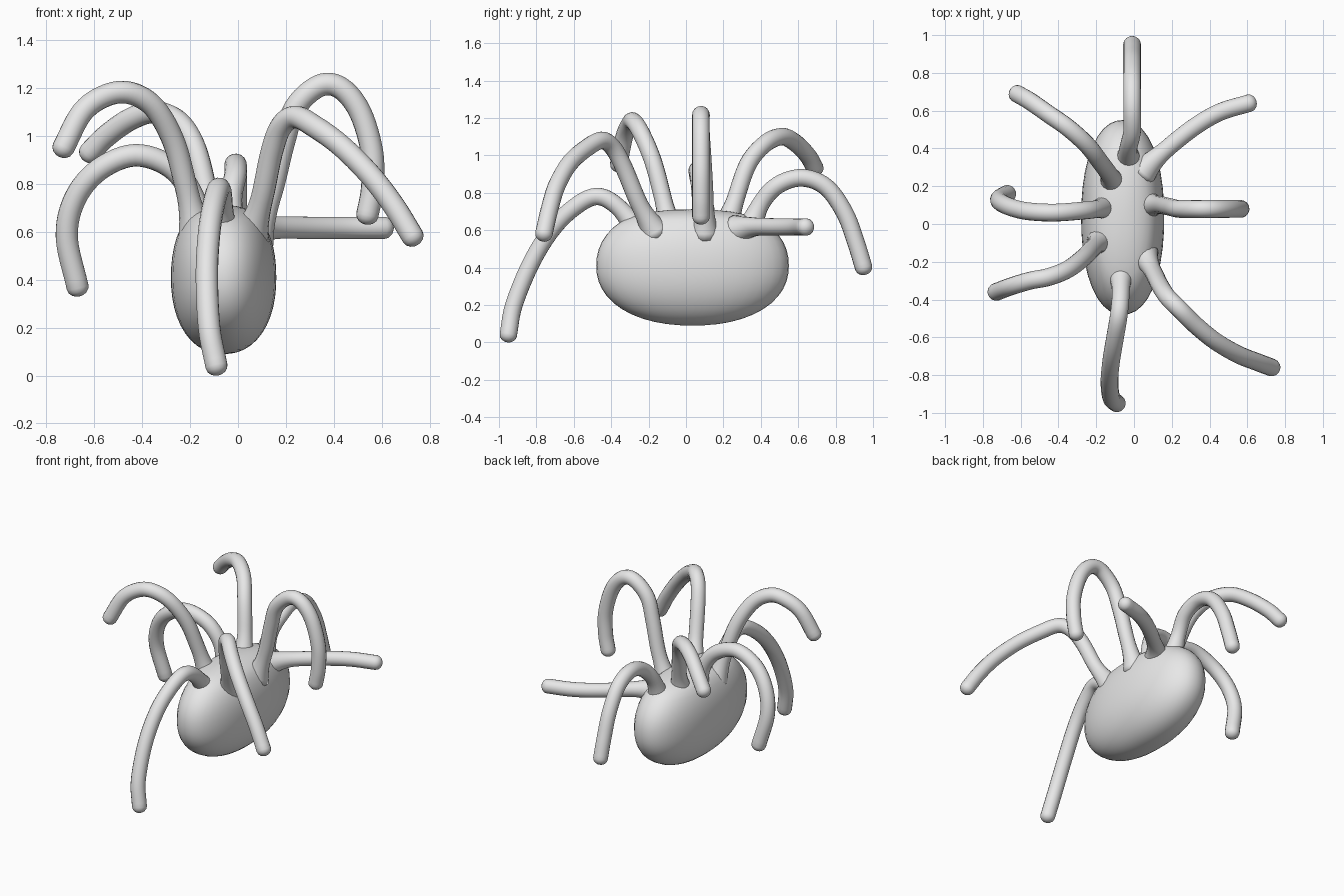
import bpy, bmesh, math
from mathutils import Vector

if "Cube" in bpy.data.objects:
    bpy.data.objects.remove(bpy.data.objects["Cube"])

grey = bpy.data.materials.new("plain grey")
grey.diffuse_color = (0.8, 0.8, 0.8, 1)
grey.use_nodes = True
grey.node_tree.nodes["Principled BSDF"].inputs["Base Color"].default_value = grey.diffuse_color
R = 0.047  # leg radius


def finish(ob):
    ob.data.materials.clear()
    ob.data.materials.append(grey)
    for p in ob.data.polygons:
        p.use_smooth = True


def catmull(a, b, c, d, t):
    return 0.5 * (2 * b + (c - a) * t + (2 * a - 5 * b + 4 * c - d) * t * t
                  + (3 * b - a - 3 * c + d) * t ** 3)


def leg(name, pts):
    """Round tube through the points, flared at the root and rounded at the tip."""
    p = [Vector(q) for q in pts]
    p = [2 * p[0] - p[1]] + p + [2 * p[-1] - p[-2]]
    path = [catmull(*p[i:i + 4], k / 6) for i in range(len(p) - 3) for k in range(6)]
    path.append(p[-2])
    dist, radii = 0.0, []
    for i, q in enumerate(path):
        if i:
            dist += (q - path[i - 1]).length
        radii.append(R + 0.035 * max(0, 1 - dist / 0.2) ** 2)
    # rounded tip
    d = (path[-1] - path[-2]).normalized()
    tip = path[-1].copy()
    for a in (25, 50, 70, 85):
        path.append(tip + d * R * 0.85 * math.sin(math.radians(a)))
        radii.append(R * math.cos(math.radians(a)))
    # sweep rings with a carried frame
    bm = bmesh.new()
    rings, side = [], None
    n = 16
    for i, q in enumerate(path):
        t = (path[min(i + 1, len(path) - 1)] - path[max(i - 1, 0)]).normalized()
        side = t.orthogonal() if side is None else side - t * side.dot(t)
        side.normalize()
        up = t.cross(side)
        rings.append([bm.verts.new(q + radii[i] * (side * math.cos(2 * math.pi * k / n)
                                                   + up * math.sin(2 * math.pi * k / n)))
                      for k in range(n)])
    for r, s in zip(rings, rings[1:]):
        for k in range(n):
            bm.faces.new((r[k], r[(k + 1) % n], s[(k + 1) % n], s[k]))
    bm.faces.new(rings[0][::-1])
    bm.faces.new(rings[-1])
    me = bpy.data.meshes.new(name)
    bm.to_mesh(me)
    bm.free()
    ob = bpy.data.objects.new(name, me)
    bpy.context.collection.objects.link(ob)
    finish(ob)


# Body: slightly boxy egg with a flattened back
bpy.ops.mesh.primitive_uv_sphere_add(segments=40, ring_count=24, radius=1)
body = bpy.context.object
body.name = "body"
for v in body.data.vertices:
    c = v.co
    c /= sum(abs(x) ** 2.2 for x in c) ** (1 / 2.2)
    z = c.z * (0.33 if c.z > 0 else 0.32)
    if z > 0.25:
        z = 0.25 + (z - 0.25) * 0.65
    v.co = (c.x * 0.22 - 0.06, c.y * 0.515 + 0.035, z + 0.41)
finish(body)

# Legs, from root to tip
leg("back_leg", [(-.03, .33, .58), (-.03, .4, .74), (-.01, .49, .84), (-.01, .62, .88),
                 (-.01, .75, .83), (-.01, .85, .69), (-.01, .91, .53), (-.01, .95, .4)])
leg("back_right_leg", [(.04, .27, .6), (.13, .36, .617), (.3, .5, .617),
                       (.45, .59, .617), (.61, .64, .617)])
leg("back_left_leg", [(-.11, .21, .6), (-.13, .26, .75), (-.18, .33, .95), (-.25, .42, 1.06),
                      (-.35, .51, 1.1), (-.45, .58, 1.07), (-.55, .65, 1.0), (-.62, .69, .93)])
leg("middle_left_leg", [(-.15, .09, .58), (-.19, .08, .75), (-.28, .07, .87), (-.43, .06, .92),
                        (-.58, .07, .86), (-.68, .1, .74), (-.715, .13, .58), (-.67, .16, .37)])
leg("front_left_leg", [(-.17, -.08, .58), (-.22, -.13, .8), (-.27, -.18, .98),
                       (-.35, -.24, 1.12), (-.45, -.28, 1.18), (-.55, -.3, 1.17),
                       (-.65, -.33, 1.1), (-.73, -.36, .95)])
leg("middle_right_leg", [(.07, .1, .57), (.14, .1, .77), (.19, .09, .97), (.24, .08, 1.12),
                         (.34, .08, 1.21), (.43, .08, 1.2), (.51, .08, 1.1),
                         (.56, .08, .93), (.56, .08, .78), (.54, .08, .67)])
leg("front_right_leg", [(.05, -.16, .58), (.1, -.25, .74), (.14, -.33, .93), (.18, -.39, 1.04),
                        (.24, -.45, 1.08), (.32, -.53, 1.04), (.43, -.62, .96),
                        (.55, -.69, .84), (.65, -.73, .71), (.73, -.76, .58)])
leg("front_leg", [(-.07, -.24, .58), (-.07, -.37, .73), (-.08, -.48, .78), (-.1, -.6, .72),
                  (-.12, -.72, .6), (-.13, -.83, .42), (-.12, -.92, .2), (-.09, -.95, .04)])
